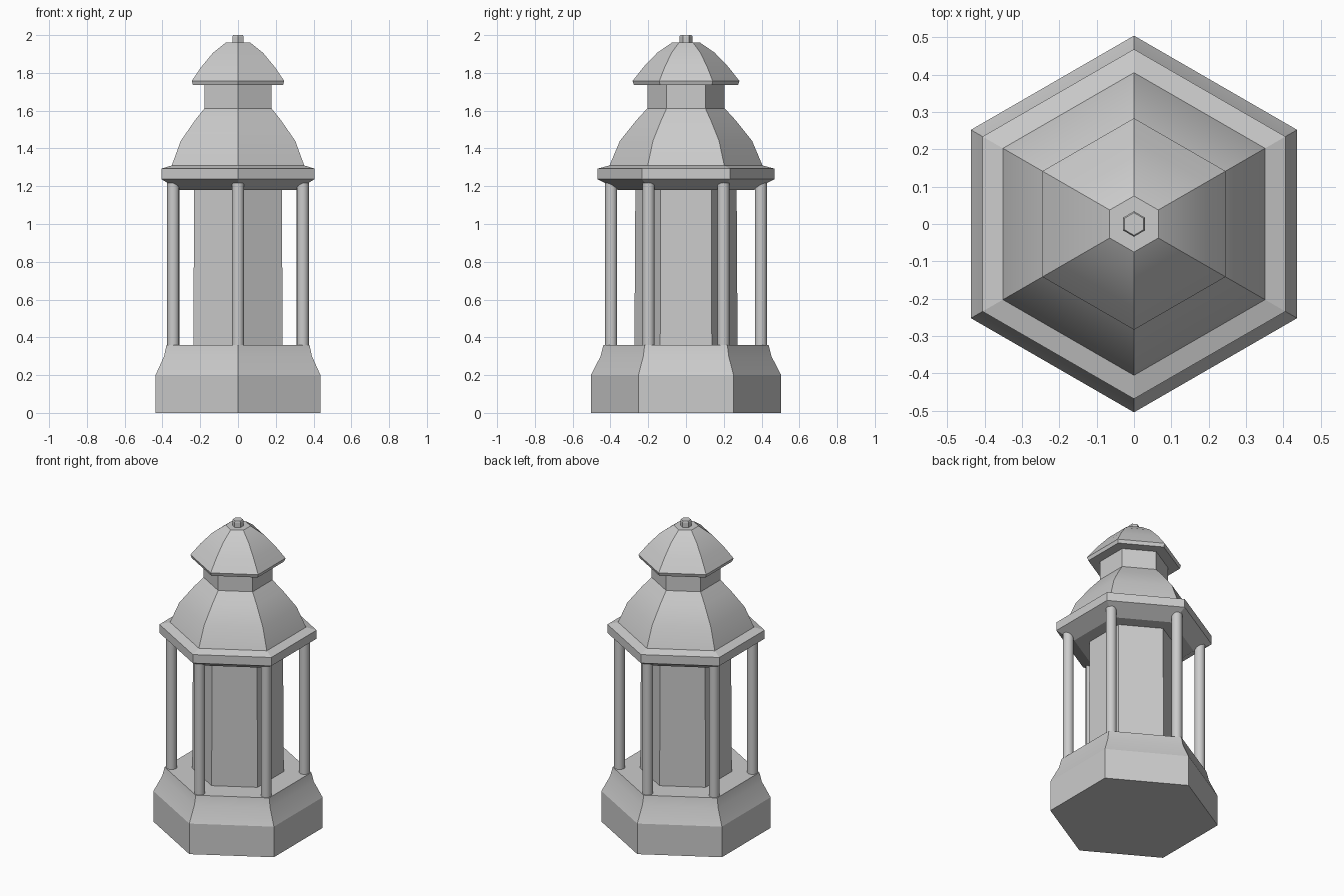
import bpy, bmesh, math

if "Cube" in bpy.data.objects:
    bpy.data.objects.remove(bpy.data.objects["Cube"])


def lathe(name, profile, sides=6, centre=(0, 0), angle=20):
    """Sweep (radius, z) points around a vertical axis, capped at both ends."""
    bm = bmesh.new()
    rings = []
    for r, z in profile:
        ring = []
        for i in range(sides):
            a = math.pi / 2 + 2 * math.pi * i / sides
            ring.append(bm.verts.new((centre[0] + r * math.cos(a),
                                      centre[1] + r * math.sin(a), z)))
        rings.append(ring)
    for low, high in zip(rings, rings[1:]):
        for i in range(sides):
            j = (i + 1) % sides
            bm.faces.new((low[i], low[j], high[j], high[i]))
    bm.faces.new(rings[0][::-1])
    bm.faces.new(rings[-1])
    mesh = bpy.data.meshes.new(name)
    bm.to_mesh(mesh)
    bm.free()
    obj = bpy.data.objects.new(name, mesh)
    bpy.context.collection.objects.link(obj)
    bpy.ops.object.select_all(action='DESELECT')
    obj.select_set(True)
    bpy.context.view_layer.objects.active = obj
    bpy.ops.object.shade_smooth_by_angle(angle=math.radians(angle))
    return obj


# Flared hexagonal base
lathe("base", [(0.504, 0), (0.504, 0.2), (0.452, 0.3), (0.437, 0.36)])

# Inner hexagonal chamber
lathe("lamp_chamber", [(0.273, 0.36), (0.268, 1.18)])

# Eave ring under the roof
lathe("eave_ring", [(0.36, 1.18), (0.468, 1.237), (0.468, 1.293), (0.405, 1.31)], angle=10)

# Lower domed roof
lathe("lower_roof", [(0.405, 1.31), (0.35, 1.44), (0.262, 1.55), (0.205, 1.612)])

# Vent neck
lathe("vent_neck", [(0.205, 1.612), (0.205, 1.735)])

# Upper cap
lathe("upper_cap", [(0.275, 1.735), (0.283, 1.757), (0.224, 1.832), (0.152, 1.907), (0.075, 1.96)])

# Finial
lathe("finial", [(0.034, 1.96), (0.034, 1.993), (0.03, 2.0)])

# Round pillars at the six corners
for k in range(6):
    a = math.pi / 2 + k * math.pi / 3
    lathe(f"pillar_{k + 1}", [(0.032, 0.36), (0.032, 1.225)], sides=16,
          centre=(0.396 * math.cos(a), 0.396 * math.sin(a)), angle=30)
